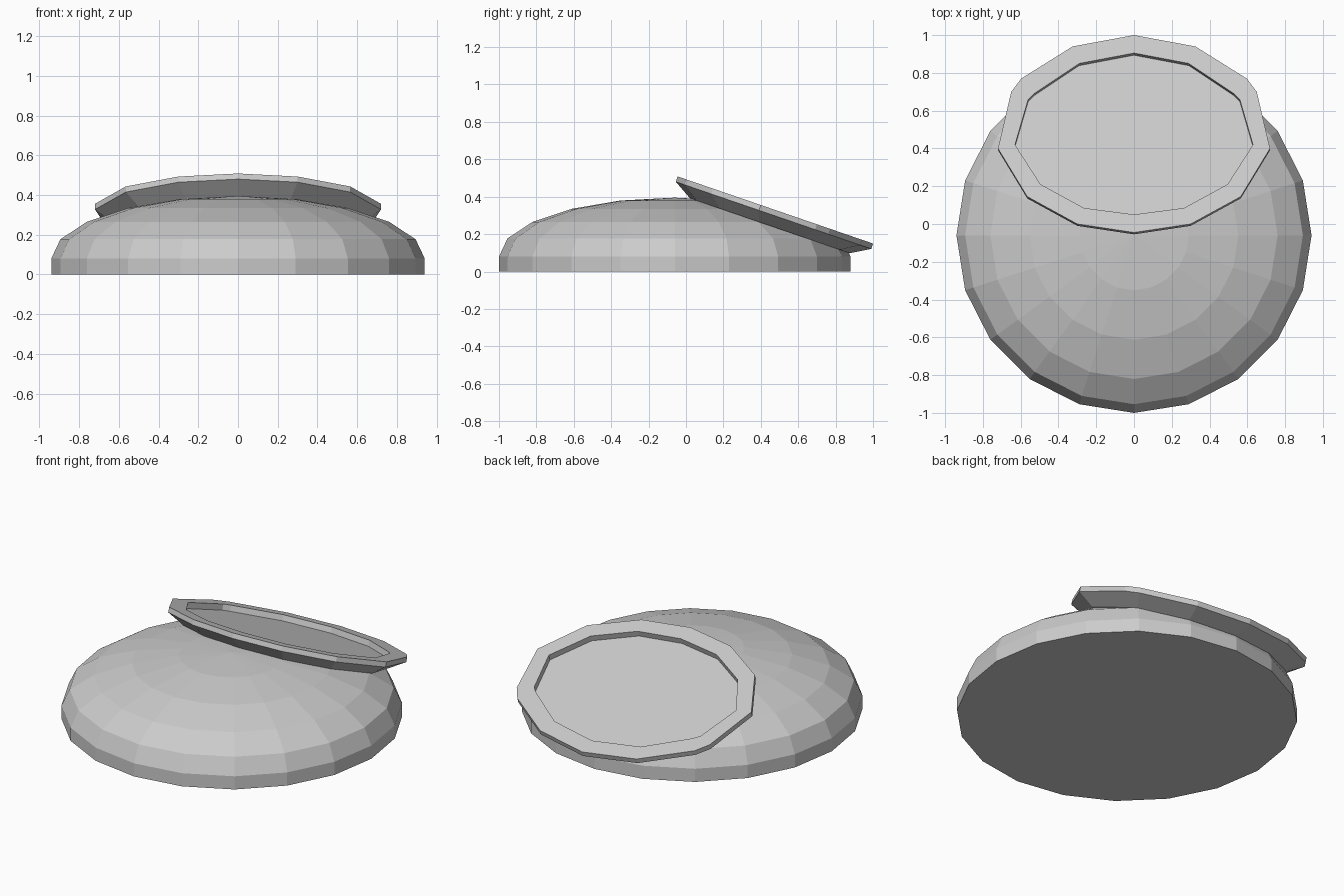
import bpy, bmesh, math
from mathutils import Vector, Matrix

cube = bpy.data.objects.get("Cube")
if cube:
    bpy.data.objects.remove(cube, do_unlink=True)

grey = bpy.data.materials.new("plain grey")
grey.use_nodes = True
colour = (0.6, 0.6, 0.6, 1)
grey.diffuse_color = colour
grey.node_tree.nodes["Principled BSDF"].inputs["Base Color"].default_value = colour


def skin(rings):
    """Join equal rings of points into a closed shell."""
    bm = bmesh.new()
    loops = [[bm.verts.new(p) for p in ring] for ring in rings]
    n = len(loops[0])
    for a, b in zip(loops, loops[1:]):
        for i in range(n):
            j = (i + 1) % n
            bm.faces.new((a[i], a[j], b[j], b[i]))
    bm.faces.new(loops[0][::-1])
    bm.faces.new(loops[-1])
    return bm


def finish(bm, name):
    bmesh.ops.recalc_face_normals(bm, faces=bm.faces)
    mesh = bpy.data.meshes.new(name)
    bm.to_mesh(mesh)
    bm.free()
    mesh.materials.append(grey)
    obj = bpy.data.objects.new(name, mesh)
    bpy.context.collection.objects.link(obj)
    return obj


# Tilted plane shared by the dish and the cut in the dome
TILT = math.radians(18.95)
normal = Vector((0, math.sin(TILT), math.cos(TILT)))
pivot = Vector((0, -0.05, 0.51))


def on_tilt(x, y, depth):
    z = pivot.z - (y - pivot.y) * math.tan(TILT)
    return Vector((x, y, z)) - normal * depth


# Low dome: short upright wall, then a flattened half sphere
SIDES, RADIUS, WALL, RISE = 20, 0.94, 0.08, 0.315


def circle(radius, z):
    return [(radius * math.cos(math.tau * i / SIDES),
             radius * math.sin(math.tau * i / SIDES) - 0.06, z)
            for i in range(SIDES)]


steps = [math.pi / 2 * k / 5 for k in range(6)]
dome = skin([circle(RADIUS, 0)] +
            [circle(RADIUS * math.cos(a), WALL + RISE * math.sin(a)) for a in steps])
bmesh.ops.remove_doubles(dome, verts=dome.verts, dist=0.0005)

# Slice off the part of the dome the dish rests in
cut = bmesh.ops.bisect_plane(dome, geom=dome.verts[:] + dome.edges[:] + dome.faces[:],
                             plane_co=pivot - normal * 0.06, plane_no=normal,
                             clear_outer=True)
rim = [e for e in cut["geom_cut"] if isinstance(e, bmesh.types.BMEdge)]
bmesh.ops.holes_fill(dome, edges=rim, sides=0)
finish(dome, "dome")

# Shallow tilted dish: half outlines, mirrored across x
outer_half = [(0.325, 0.94), (0.597, 0.77), (0.65, 0.70), (0.72, 0.40),
              (0.565, 0.145), (0.30, 0)]
inner_half = [(0.29, 0.85), (0.53, 0.69), (0.56, 0.66), (0.63, 0.42),
              (0.495, 0.21), (0.265, 0.085)]


def outline(back, half, front):
    return [(0, back)] + half + [(0, front)] + [(-x, y) for x, y in reversed(half)]


outer = outline(1.0, outer_half, -0.045)
inner = outline(0.905, inner_half, 0.05)
layers = [(inner, 0.089), (outer, 0.03), (outer, 0), (inner, 0), (inner, 0.035)]
dish = skin([[on_tilt(x, y, depth) for x, y in shape] for shape, depth in layers])
finish(dish, "tilted_dish")
